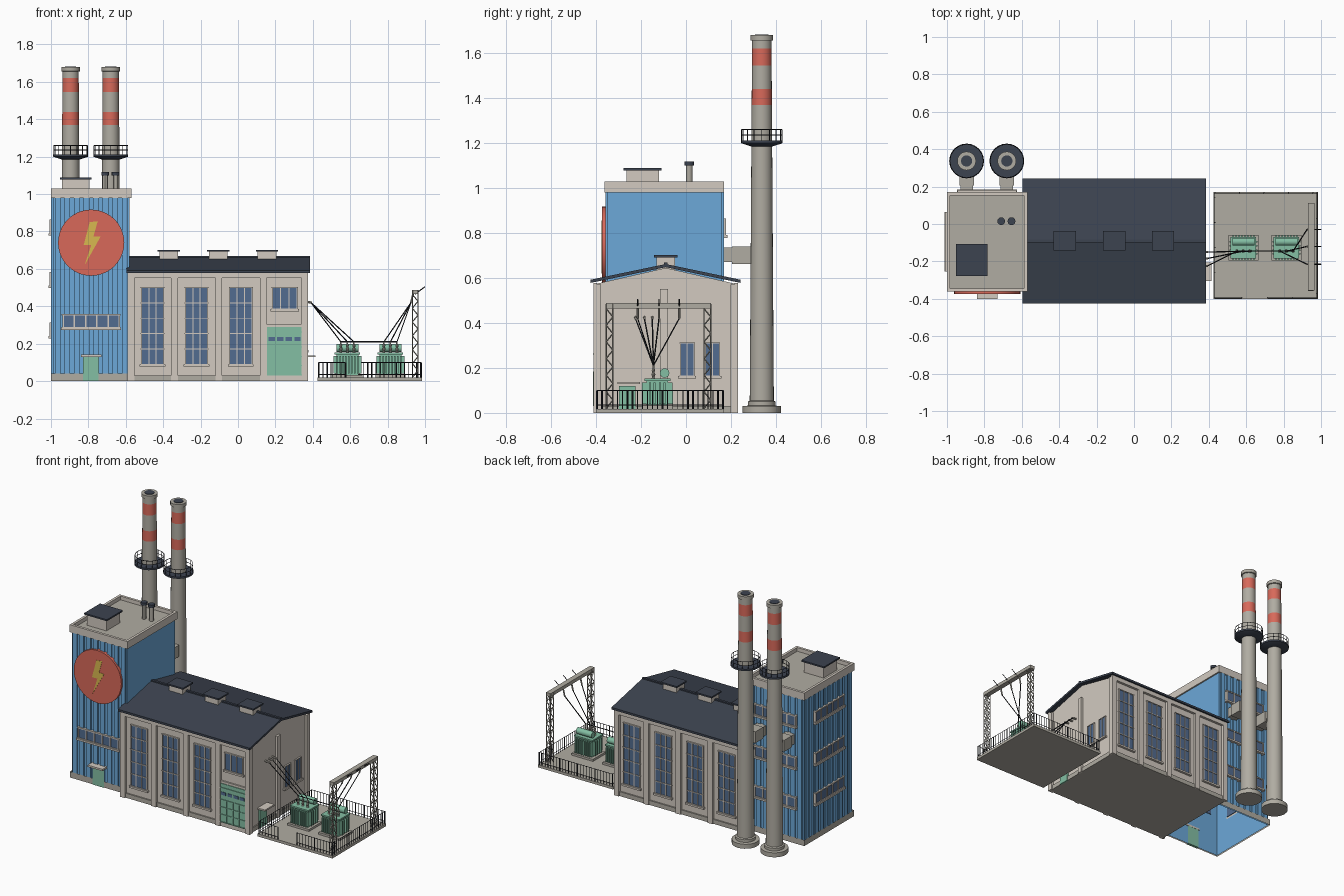
import bpy, bmesh, math
from mathutils import Matrix, Vector

old = bpy.data.objects.get("Cube")
if old:
    bpy.data.objects.remove(old, do_unlink=True)


def material(name, hex_code):
    srgb = [int(hex_code[i:i + 2], 16) / 255 for i in (0, 2, 4)]
    col = [c / 12.92 if c < 0.04045 else ((c + 0.055) / 1.055) ** 2.4 for c in srgb] + [1]
    m = bpy.data.materials.new(name)
    m.use_nodes = True
    m.diffuse_color = col
    m.node_tree.nodes["Principled BSDF"].inputs["Base Color"].default_value = col
    return m


BLUE = material("blue cladding", "6CA8D8")
CREAM = material("cream wall", "D2CAC0")
GREY = material("concrete grey", "B0ACA2")
DARK = material("dark roofing", "3C4350")
RED = material("warning red", "D8695A")
GREEN = material("pale green", "84BFA4")
GLASS = material("window glass", "526C90")
YELLOW = material("bolt yellow", "D9B850")
BLACK = material("black steel", "24262C")


def finish(name, bm, *mats):
    bmesh.ops.recalc_face_normals(bm, faces=bm.faces)
    me = bpy.data.meshes.new(name)
    bm.to_mesh(me)
    bm.free()
    for m in mats:
        me.materials.append(m)
    ob = bpy.data.objects.new(name, me)
    bpy.context.collection.objects.link(ob)
    return ob


def smooth(ob):
    bpy.ops.object.select_all(action="DESELECT")
    ob.select_set(True)
    bpy.context.view_layer.objects.active = ob
    bpy.ops.object.shade_smooth_by_angle()


def boxes(name, mat, spans, place=Matrix(), hollow=False):
    """Each span is (x0, x1, y0, y1, z0, z1)."""
    bm = bmesh.new()
    for x0, x1, y0, y1, z0, z1 in spans:
        m = Matrix.Translation(((x0 + x1) / 2, (y0 + y1) / 2, (z0 + z1) / 2)) @ Matrix.Diagonal((x1 - x0, y1 - y0, z1 - z0, 1))
        bmesh.ops.create_cube(bm, size=1, matrix=place @ m)
    if hollow:
        bm.normal_update()
        bmesh.ops.delete(bm, geom=[f for f in bm.faces if abs(f.normal.z) > 0.5], context="FACES")
    return finish(name, bm, mat)


def rods(name, mat, pairs, r, sides=4):
    bm = bmesh.new()
    for a, b in pairs:
        a, b = Vector(a), Vector(b)
        m = Matrix.Translation((a + b) / 2) @ (b - a).to_track_quat("Z", "Y").to_matrix().to_4x4()
        bmesh.ops.create_cone(bm, cap_ends=True, segments=sides, radius1=r, radius2=r, depth=(b - a).length, matrix=m)
    return finish(name, bm, mat)


def lathe(name, profile, mats, x=0, y=0, rule=None, sides=24):
    bm = bmesh.new()
    rings = [[bm.verts.new((x + r * math.cos(t), y + r * math.sin(t), z))
              for t in (2 * math.pi * i / sides for i in range(sides))] for r, z in profile]
    for a, b in zip(rings, rings[1:]):
        for i in range(sides):
            j = (i + 1) % sides
            f = bm.faces.new((a[i], a[j], b[j], b[i]))
            f.material_index = rule(f.calc_center_median()) if rule else 0
    bm.faces.new(rings[0])
    last = bm.faces.new(rings[-1])
    last.material_index = rule(last.calc_center_median()) if rule else 0
    ob = finish(name, bm, *mats)
    smooth(ob)
    return ob


def prism(name, pts, direction, *mats):
    bm = bmesh.new()
    f = bm.faces.new([bm.verts.new(p) for p in pts])
    ext = bmesh.ops.extrude_face_region(bm, geom=[f])
    bmesh.ops.translate(bm, verts=[v for v in ext["geom"] if isinstance(v, bmesh.types.BMVert)], vec=direction)
    return finish(name, bm, *mats)


def wall(x, y, degrees):
    """Local frame: x along the wall, -y outward."""
    return Matrix.Translation((x, y, 0)) @ Matrix.Rotation(math.radians(degrees), 4, "Z")


def window(name, place, u, z0, w, h, cols, rows, out=0.012, bar=0.006):
    x0, z1 = u - w / 2, z0 + h
    boxes(name + "_glass", GLASS, [(x0, x0 + w, -out + 0.005, 0.004, z0, z1)], place)
    bars = [(x0 + w * i / cols - bar / 2, x0 + w * i / cols + bar / 2, -out, 0, z0, z1) for i in range(cols + 1)]
    bars += [(x0 - bar, x0 + w + bar, -out, 0, z0 + h * i / rows - bar / 2, z0 + h * i / rows + bar / 2) for i in range(rows + 1)]
    bars.append((x0 - 0.01, x0 + w + 0.01, -out - 0.006, 0, z0 - 0.012, z0))
    boxes(name + "_frame", CREAM, bars, place)


# Tower: open-bottomed cladding, plinth, parapet and sunken roof
TX, TY = -0.785, -0.095
boxes("tower_walls", BLUE, [(-0.99, -0.58, -0.35, 0.16, 0, 0.99)], hollow=True)
boxes("tower_plinth", GREY, [(-1, -0.57, -0.36, 0.17, 0, 0.04)], hollow=True)
boxes("tower_roof", GREY, [(-0.99, -0.58, -0.35, 0.16, 0.98, 1.005)])
boxes("tower_parapet", CREAM, [(-1, -0.57, -0.362, -0.345, 0.98, 1.03), (-1, -0.57, 0.153, 0.17, 0.98, 1.03),
                               (-1, -0.983, -0.345, 0.153, 0.98, 1.03), (-0.587, -0.57, -0.345, 0.153, 0.98, 1.03)])
tower_sides = {"front": (wall(TX, -0.35, 0), 0.205), "back": (wall(TX, 0.16, 180), 0.205),
               "left": (wall(-0.99, TY, -90), 0.255)}
for side, (place, half) in tower_sides.items():
    n = round(half * 2 / 0.05)
    step = 2 * half / n
    boxes("tower_ribs_" + side, BLUE, [(-half + step * (i + 0.2), -half + step * (i + 0.8), -0.009, 0, 0.03, 0.98) for i in range(n)], place)
    for z in ((0.285,) if side == "front" else (0.24, 0.51, 0.79)):
        window(f"tower_window_{side}", place, 0, z, 0.30, 0.07, 5, 1, 0.018, 0.008)
boxes("tower_door", GREEN, [(-0.83, -0.745, -0.364, -0.346, 0, 0.13)])
boxes("tower_door_canopy", CREAM, [(-0.84, -0.73, -0.40, -0.345, 0.13, 0.142)])
boxes("roof_hatch", CREAM, [(-0.94, -0.795, -0.265, -0.12, 1, 1.078)])
boxes("roof_hatch_cap", DARK, [(-0.952, -0.783, -0.277, -0.108, 1.078, 1.088)])
for x in (-0.71, -0.655):
    lathe("roof_pipe", [(0.014, 1), (0.014, 1.1), (0.021, 1.1), (0.021, 1.118)], (GREY, DARK), x, 0.015,
          lambda c: int(c.z > 1.08), 12)

# Round sign with bolt
bm = bmesh.new()
sign_place = Matrix.Translation((TX, -0.36, 0.74)) @ Matrix.Rotation(math.pi / 2, 4, "X")
bmesh.ops.create_cone(bm, cap_ends=True, segments=40, radius1=0.166, radius2=0.166, depth=0.02, matrix=sign_place)
finish("sign_disc", bm, CREAM)
ring = lathe("sign_ring", [(0.163, -0.01), (0.177, -0.01), (0.177, 0.013), (0.163, 0.013)], (RED,), sides=40)
ring.matrix_world = sign_place
bolt = [(0.035, 0.115), (-0.008, 0.11), (-0.04, -0.012), (0, -0.012), (-0.035, -0.12), (0.05, 0.032), (0.012, 0.032)]
prism("sign_bolt", [(TX + a, -0.369, 0.74 + b) for a, b in bolt], (0, -0.006, 0), YELLOW)


# Chimneys with painted bands, gallery and flue duct
def shaft(z):
    return (0.054 - 0.011 * z / 1.68, z)


def chimney_colour(c):
    if 1.37 < c.z < 1.44 or 1.545 < c.z < 1.62 and math.hypot(c.x, c.y) > 0:
        return 1
    return 0


CY = 0.337
for cx in (-0.895, -0.68):
    lathe("chimney", [(0.085, 0), (0.085, 0.03), (0.062, 0.032), (0.062, 0.05), shaft(0.055)] +
          [shaft(z) for z in (1.37, 1.44, 1.545, 1.62, 1.655)] + [(0.05, 1.657), (0.05, 1.68), (0.03, 1.68)],
          (GREY, RED), cx, CY, chimney_colour)
    lathe("chimney_mouth", [(0.03, 1.68), (0.03, 1.683)], (DARK,), cx, CY)
    lathe("chimney_gallery", [(0.048, 1.185), (0.088, 1.198), (0.093, 1.2), (0.093, 1.212), (0.044, 1.212)], (DARK,), cx, CY)
    circle = [(cx + 0.09 * math.cos(t), CY + 0.09 * math.sin(t)) for t in (math.tau * i / 16 for i in range(16))]
    rail = [((*p, 1.21), (*p, 1.26)) for p in circle]
    for z in (1.235, 1.26):
        rail += [((*p, z), (*q, z)) for p, q in zip(circle, circle[1:] + circle[:1])]
    rods("gallery_railing", BLACK, rail, 0.002)
    boxes("flue_duct", GREY, [(cx - 0.033, cx + 0.033, 0.15, 0.21, 0.67, 0.735), (cx - 0.039, cx + 0.039, 0.205, 0.29, 0.663, 0.74)])

# Hall body, roof and vents
HY = -0.09
gable = [(-0.395, 0), (0.215, 0), (0.215, 0.575), (HY, 0.645), (-0.395, 0.575)]
hall = prism("hall_walls", [(-0.58, y, z) for y, z in gable], (0.94, 0, 0), CREAM, GREY)
for p in hall.data.polygons:
    p.material_index = int(p.normal.z < -0.9)
slope = [(-0.425, 0.578), (HY, 0.648), (0.243, 0.578), (0.243, 0.592), (HY, 0.662), (-0.425, 0.592)]
prism("hall_roof", [(-0.597, y, z) for y, z in slope], (0.982, 0, 0), DARK)
boxes("roof_ridge", DARK, [(-0.597, 0.385, HY - 0.008, HY + 0.008, 0.655, 0.668)])
for x in (-0.37, -0.105, 0.155):
    boxes("roof_vent", CREAM, [(x - 0.05, x + 0.05, HY - 0.042, HY + 0.042, 0.63, 0.692)])
    boxes("roof_vent_cap", DARK, [(x - 0.06, x + 0.06, HY - 0.053, HY + 0.053, 0.692, 0.702)])

# Hall long sides: pilasters, cornice, plinth and tall windows
bays = (-0.457, -0.222, 0.015, 0.25)
for side, place, sign in (("front", wall(0, -0.395, 0), 1), ("back", wall(0, 0.215, 180), -1)):
    posts = [sign * x for x in (-0.572, -0.34, -0.103, 0.135, 0.357)]
    ends = sorted((sign * -0.59, sign * 0.375))
    boxes("hall_pilasters_" + side, CREAM, [(x - 0.018, x + 0.018, -0.017, 0, 0, 0.56) for x in posts] +
          [(*ends, -0.017, 0, 0.55, 0.578)], place)
    boxes("hall_plinth_" + side, GREY, [(*ends, -0.009, 0, 0, 0.03)], place)
    for x in bays[:3] if sign == 1 else bays:
        window("hall_window_" + side, place, sign * x, 0.09, 0.118, 0.41, 3, 5, 0.01, 0.005)

# Loading bay: upper window and gate
front = wall(0, -0.395, 0)
window("gate_bay_window", front, 0.25, 0.385, 0.13, 0.115, 3, 1, 0.01, 0.005)
boxes("gate_surround", CREAM, [(0.145, 0.352, -0.01, 0, 0, 0.305)], front)
boxes("gate", GREEN, [(0.155, 0.342, -0.014, 0, 0.03, 0.29)], front)
boxes("gate_ridges", GREEN, [(0.155, 0.342, -0.018, -0.01, z, z + 0.005) for z in (0.03, 0.08, 0.13, 0.18, 0.26)] +
      [(x - 0.003, x + 0.003, -0.018, -0.01, 0.03, 0.18) for x in (0.202, 0.249, 0.295)], front)
boxes("gate_lights", GLASS, [(x - 0.017, x + 0.017, -0.017, -0.01, 0.215, 0.235) for x in (0.18, 0.226, 0.272, 0.318)], front)

# Hall gable end
end = wall(0.36, 0, 90)
boxes("gable_pilasters", CREAM, [(a, a + 0.034, -0.015, 0, 0, z) for a, z in ((-0.412, 0.572), (-0.115, 0.55), (0.198, 0.572))], end)
boxes("gable_plinth", GREY, [(-0.40, 0.22, -0.008, 0, 0, 0.03)], end)
for u in (0.005, 0.118):
    window("gable_window", end, u, 0.165, 0.06, 0.145, 2, 1, 0.01, 0.004)
boxes("gable_door", GREEN, [(-0.297, -0.225, -0.012, 0, 0, 0.12)], end)
boxes("gable_door_canopy", CREAM, [(-0.305, -0.205, -0.055, 0, 0.128, 0.138)], end)

# Yard slab and fence with a gateway in the front
boxes("yard_slab", GREY, [(0.425, 0.983, -0.40, 0.17, 0, 0.018)])
corners = [(0.575, -0.395), (0.432, -0.395), (0.432, 0.165), (0.978, 0.165), (0.978, -0.395), (0.715, -0.395)]
fence, posts = [], []
for a, b in zip(corners, corners[1:]):
    a, b = Vector((*a, 0)), Vector((*b, 0))
    fence += [(a + Vector((0, 0, z)), b + Vector((0, 0, z))) for z in (0.035, 0.1)]
    n = round((b - a).length / 0.022)
    for i in range(n + 1):
        p = a.lerp(b, i / n)
        (posts if i % 6 == 0 or i == n else fence).append((p + Vector((0, 0, 0.015)), p + Vector((0, 0, 0.1))))
rods("fence_bars", BLACK, fence, 0.002)
rods("fence_posts", BLACK, posts, 0.0045)

# Transformers with fins, conservator tank and insulators
for cx in (0.585, 0.815):
    boxes("transformer_body", GREEN, [(cx - 0.058, cx + 0.058, -0.175, -0.08, 0.03, 0.145), (cx - 0.068, cx + 0.068, -0.185, -0.07, 0.142, 0.152)])
    boxes("transformer_base", GREY, [(cx - 0.08, cx + 0.08, -0.195, -0.06, 0.018, 0.032)])
    fins = [cx + 0.0155 * (i - 3.5) for i in range(8)]
    boxes("transformer_fins", GREEN, [(x - 0.004, x + 0.004, -0.195, -0.06, 0.04, 0.135) for x in fins] +
          [(cx - 0.075, cx + 0.075, y - 0.004, y + 0.004, 0.04, 0.135) for y in (-0.16, -0.14, -0.115, -0.095)])
    smooth(rods("transformer_tank", GREEN, [((cx - 0.058, -0.095, 0.177), (cx + 0.058, -0.095, 0.177))], 0.021, 16))
    for dx in (-0.035, 0, 0.035):
        lathe("insulator", [(r, 0.15 + 0.01 * i) for i, r in enumerate((0.009, 0.005, 0.009, 0.005, 0.008, 0.004, 0.004))],
              (GREY,), cx + dx, -0.145, sides=8)

# Lattice portal
PX, lattice = 0.947, []
for y in (-0.34, 0.095):
    lattice += [((PX + a, y + b, 0.015), (PX + a, y + b, 0.485)) for a in (-0.015, 0.015) for b in (-0.015, 0.015)]
    for i in range(12):
        z, s = 0.02 + i * 0.037, (-1) ** i * 0.015
        for k in (-0.015, 0.015):
            lattice += [((PX - s, y + k, z), (PX + s, y + k, z + 0.037)), ((PX + k, y - s, z), (PX + k, y + s, z + 0.037))]
rods("portal_legs", GREY, lattice, 0.003)
boxes("portal_beam", GREY, [(PX - 0.017, PX + 0.017, -0.355, 0.112, 0.465, 0.488)])

# Cross arms, hanging insulators and cables
heights = (-0.215, -0.12, -0.03)
rods("portal_arms", BLACK, [((PX, y, 0.465), (1.0, y, 0.505)) for y in heights], 0.003)
rods("portal_insulators", GREY, [((PX - 0.01, y, 0.47), (PX - 0.022, y, 0.42)) for y in heights], 0.005, 8)
cables = [((0.815 + d, -0.145, 0.21), (PX - 0.022, y, 0.42)) for d, y in zip((-0.035, 0, 0.035), heights)]
cables += [((0.585 + d, -0.145, 0.21), (0.39, y, 0.42)) for d, y in zip((-0.035, 0, 0.035), (-0.225, -0.185, -0.15))]
cables += [((0.55, -0.145, 0.21), (0.85, -0.145, 0.21))]
rods("cables", BLACK, cables, 0.0032)
rods("wall_brackets", GREY, [((0.355, y, 0.425), (0.395, y, 0.42)) for y in (-0.225, -0.185, -0.15)], 0.006, 8)
